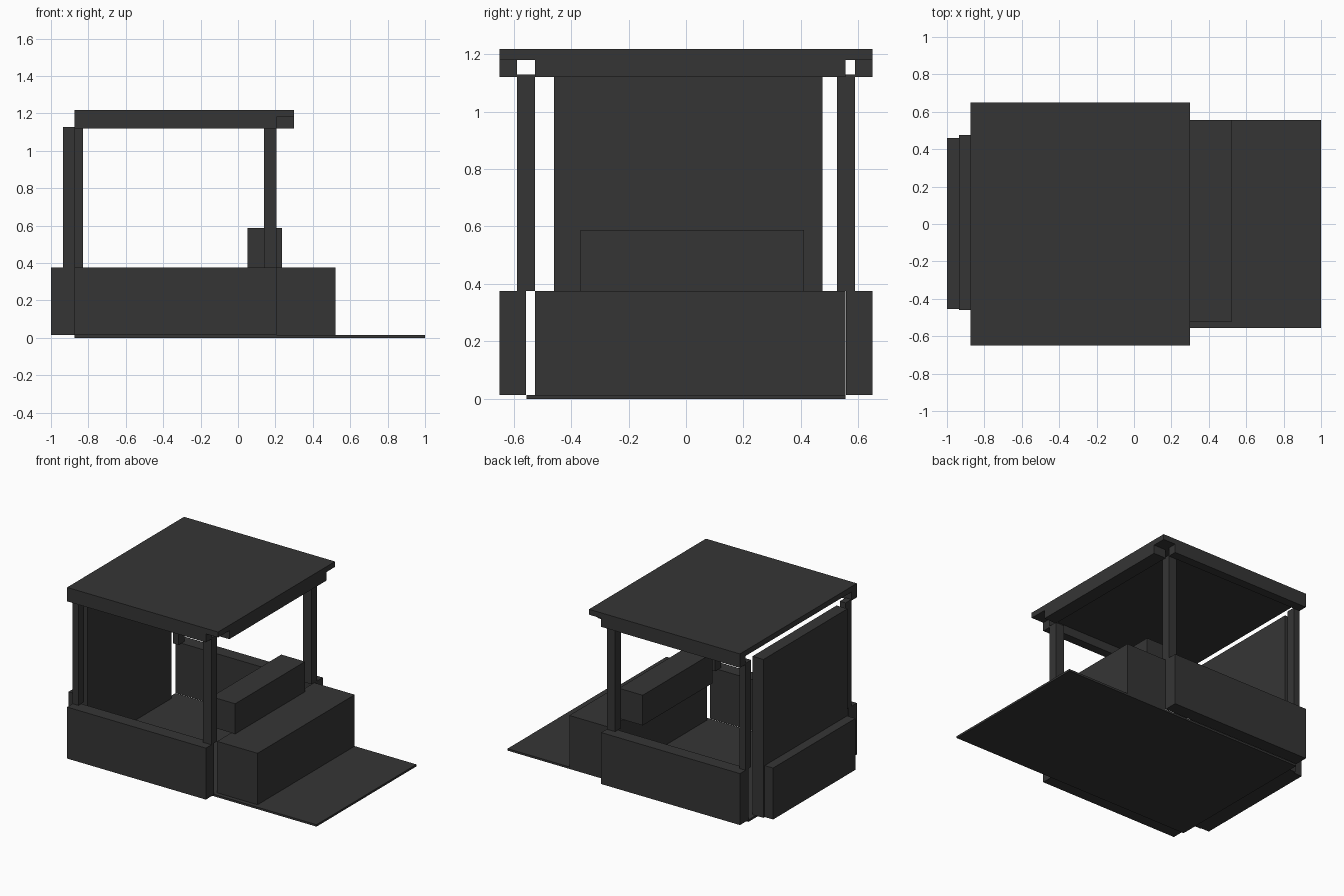
import bpy

if "Cube" in bpy.data.objects:
    bpy.data.objects.remove(bpy.data.objects["Cube"])

# One flat dark grey for the whole stall
grey = bpy.data.materials.new("dark_grey")
grey.diffuse_color = (0.036, 0.036, 0.036, 1.0)
grey.use_nodes = True
grey.node_tree.nodes["Principled BSDF"].inputs["Base Color"].default_value = grey.diffuse_color


def box(name, x0, x1, y0, y1, z0, z1):
    """Axis-aligned block given by its extents."""
    bpy.ops.mesh.primitive_cube_add(
        size=1, location=((x0 + x1) / 2, (y0 + y1) / 2, (z0 + z1) / 2))
    ob = bpy.context.object
    ob.name = name
    ob.scale = (x1 - x0, y1 - y0, z1 - z0)
    bpy.ops.object.transform_apply(location=False, rotation=False, scale=True)
    ob.data.materials.append(grey)
    return ob


# Thin ground plate
box("floor_plate", -0.875, 1.0, -0.555, 0.555, 0.0, 0.014)

# Low side walls, roof side beams and posts, on both sides
for side, s in (("front", -1), ("rear", 1)):
    def pair(name, x0, x1, a, b, z0, z1):
        y0, y1 = sorted((s * a, s * b))
        box(side + "_" + name, x0, x1, y0, y1, z0, z1)
    pair("low_wall", -0.875, 0.205, 0.557, 0.65, 0.014, 0.376)
    pair("roof_beam", -0.875, 0.205, 0.588, 0.65, 1.12, 1.18)
    pair("back_post", -0.875, -0.83, 0.525, 0.588, 0.376, 1.128)
    pair("entry_post", 0.14, 0.205, 0.525, 0.588, 0.376, 1.128)

# Roof slab and the beam over the counter
box("roof_slab", -0.875, 0.30, -0.65, 0.65, 1.18, 1.218)
box("counter_roof_beam", 0.205, 0.30, -0.525, 0.555, 1.12, 1.18)

# Back panel with a low block behind it
box("back_panel", -0.935, -0.85, -0.46, 0.475, 0.014, 1.128)
box("back_block", -1.0, -0.935, -0.455, 0.46, 0.014, 0.376)

# Counter, and the box that overhangs its inner edge
box("counter", 0.205, 0.52, -0.525, 0.555, 0.014, 0.376)
box("counter_box", 0.05, 0.235, -0.367, 0.41, 0.376, 0.588)
